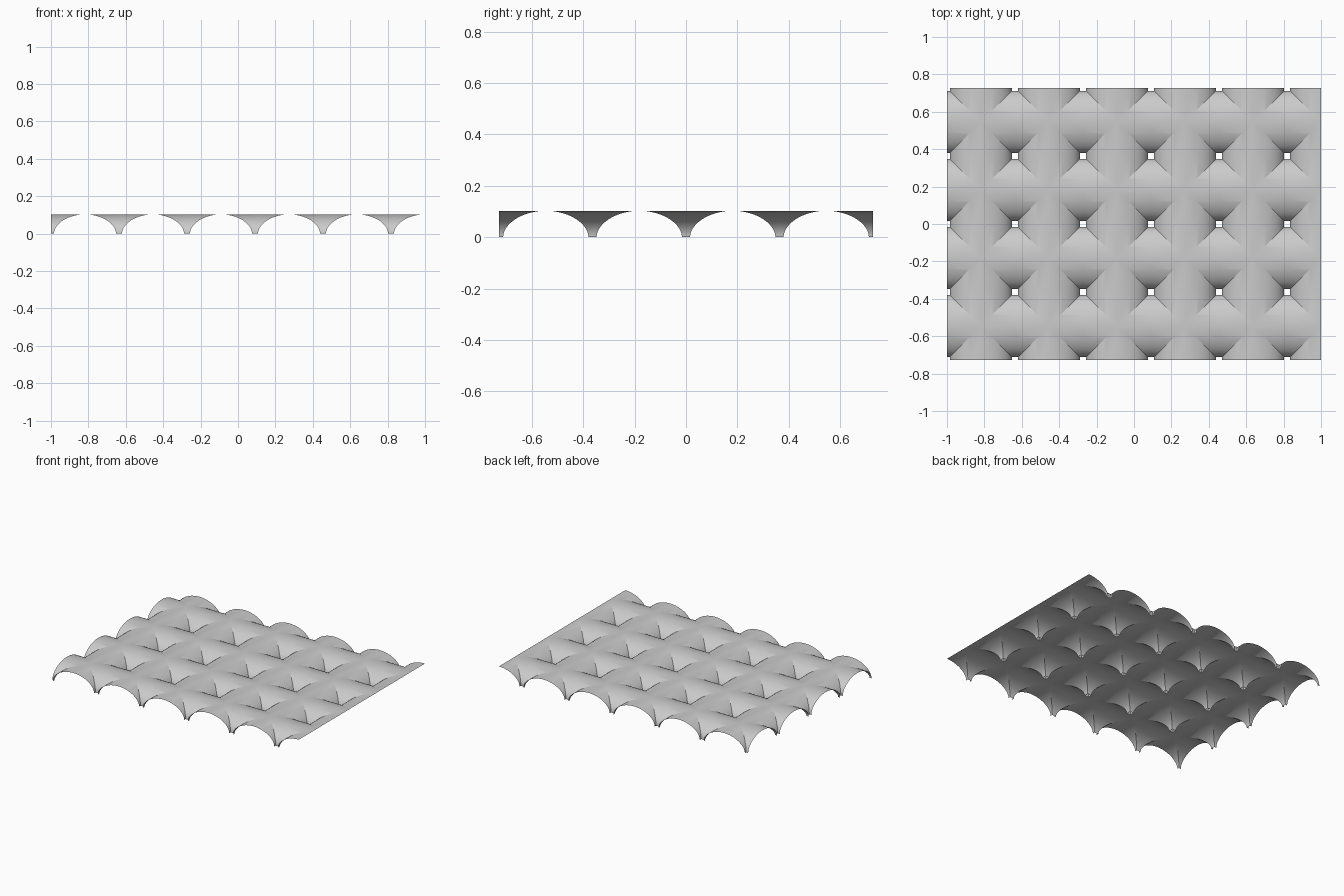
import bpy, bmesh, math

if "Cube" in bpy.data.objects:
    bpy.data.objects.remove(bpy.data.objects["Cube"])

BAY = 2 / 5.5          # column spacing
HALF = BAY / 2         # column axis to ridge
FOOT = 0.016           # half width of the open column foot
RISE = 0.103           # height of the vault
STEPS = 18

# Half-arch profile: (distance from column axis, height), springing to ridge
SPAN = HALF - FOOT
profile = []
for i in range(STEPS + 1):
    a = math.pi / 2 * i / STEPS
    u = math.cos(a)
    profile.append((HALF - SPAN * u, RISE * (1 - u ** 1.93) ** (1 / 1.93) if i else 0.0))
profile[-1] = (HALF, RISE)


def add_quadrant(bm, cx, cy, sx, sy):
    """One quarter of a square funnel: two curved webs meeting on a diagonal groin."""
    rings = []
    for d, z in profile:
        rings.append([bm.verts.new((cx + sx * px, cy + sy * py, z))
                      for px, py in ((d, 0), (d, d), (0, d))])
    for r0, r1 in zip(rings, rings[1:]):
        for k in range(2):
            quad = [r0[k], r1[k], r1[k + 1], r0[k + 1]]
            if sx * sy < 0:
                quad.reverse()
            bm.faces.new(quad)


bm = bmesh.new()
# Columns: the left, front and back rows are cut through their axes
for i in range(6):
    for j in range(5):
        for sx in (-1, 1):
            for sy in (-1, 1):
                outside = (i == 0 and sx < 0) or (j == 0 and sy < 0) or (j == 4 and sy > 0)
                if not outside:
                    add_quadrant(bm, -1 + i * BAY, (j - 2) * BAY, sx, sy)
bmesh.ops.remove_doubles(bm, verts=bm.verts[:], dist=1e-5)

mesh = bpy.data.meshes.new("groin_vault_ceiling")
bm.to_mesh(mesh)
bm.free()
vault = bpy.data.objects.new("groin_vault_ceiling", mesh)
bpy.context.collection.objects.link(vault)

# Smooth webs, sharp groins
bpy.context.view_layer.objects.active = vault
vault.select_set(True)
bpy.ops.object.shade_smooth_by_angle(angle=math.radians(20))
